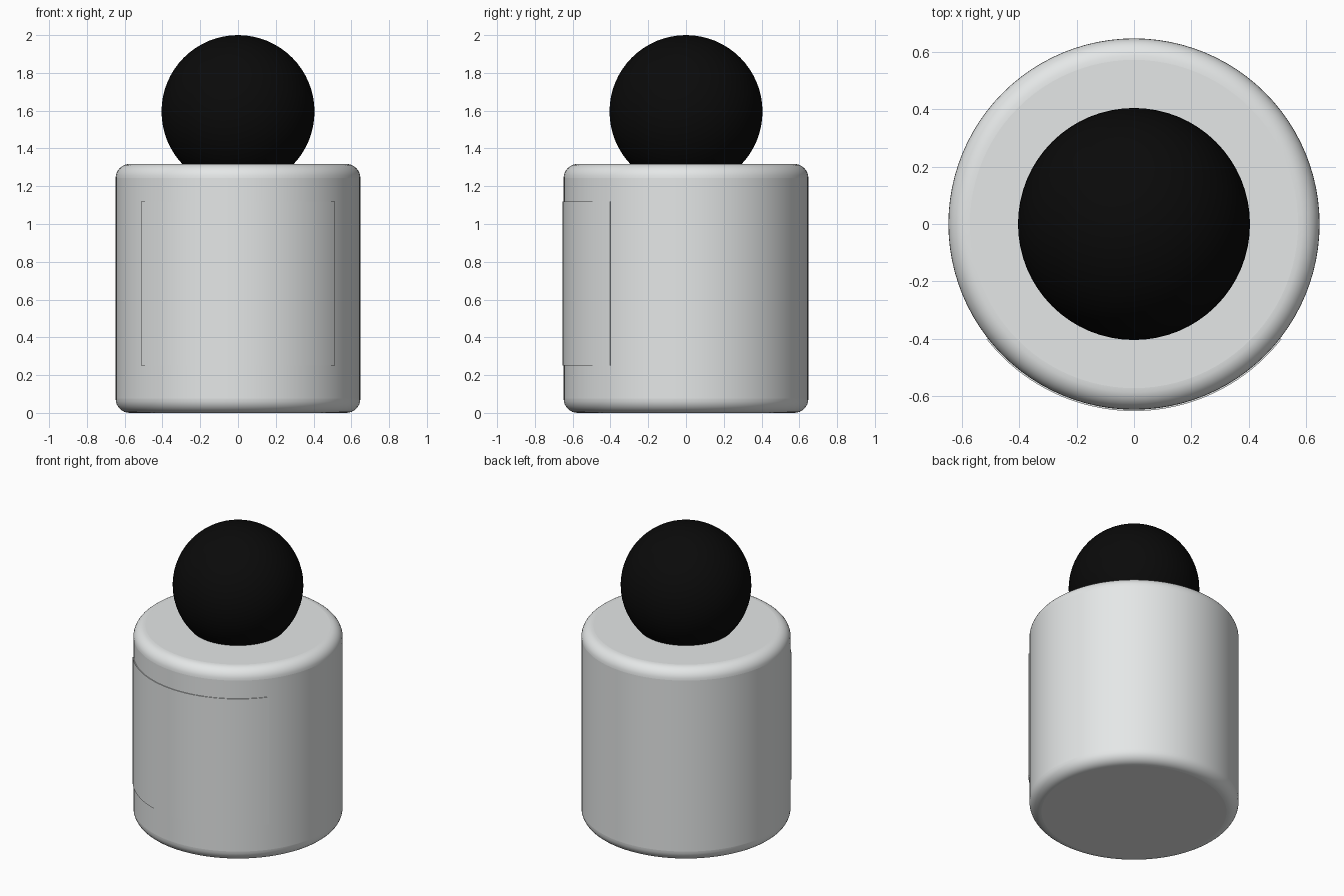
import bpy, math

if "Cube" in bpy.data.objects:
    bpy.data.objects.remove(bpy.data.objects["Cube"])

def material(name, rgb):
    m = bpy.data.materials.new(name)
    m.diffuse_color = (*rgb, 1)
    m.use_nodes = True
    m.node_tree.nodes["Principled BSDF"].inputs["Base Color"].default_value = m.diffuse_color
    return m

white = material("off_white", (0.78, 0.8, 0.8))
black = material("black", (0.003, 0.003, 0.003))

def finish(name, mat, angle=40):
    ob = bpy.context.object
    ob.name = name
    ob.data.materials.append(mat)
    bpy.ops.object.shade_smooth_by_angle(angle=math.radians(angle))
    return ob

# Body: cylinder with rounded rims
R, H = 0.648, 1.318
bpy.ops.mesh.primitive_cylinder_add(vertices=96, radius=R, depth=H, location=(0, 0, H / 2))
body = finish("body", white)
bev = body.modifiers.new("rounded_rims", 'BEVEL')
bev.width, bev.segments = 0.075, 8
bev.limit_method, bev.angle_limit = 'ANGLE', math.radians(40)

# Ball on top
bpy.ops.mesh.primitive_uv_sphere_add(segments=64, ring_count=32, radius=0.405, location=(0, 0, 1.595))
finish("ball", black)

# Thin curved plate wrapped around the front
N, half, r0, r1, z0, z1 = 40, math.radians(52), R - 0.01, R + 0.005, 0.25, 1.12
verts, faces = [], []
for i in range(N + 1):
    a = -math.pi / 2 - half + 2 * half * i / N
    for r, z in ((r0, z0), (r1, z0), (r1, z1), (r0, z1)):
        verts.append((r * math.cos(a), r * math.sin(a), z))
for i in range(N):
    for k in range(4):
        a, b = 4 * i + k, 4 * i + (k + 1) % 4
        faces.append((a, a + 4, b + 4, b))
faces += [(0, 1, 2, 3), tuple(4 * N + k for k in (3, 2, 1, 0))]
mesh = bpy.data.meshes.new("front_plate")
mesh.from_pydata(verts, [], faces)
plate = bpy.data.objects.new("front_plate", mesh)
bpy.context.collection.objects.link(plate)
bpy.ops.object.select_all(action='DESELECT')
plate.select_set(True)
bpy.context.view_layer.objects.active = plate
bpy.ops.object.mode_set(mode='EDIT')
bpy.ops.mesh.select_all(action='SELECT')
bpy.ops.mesh.normals_make_consistent(inside=False)
bpy.ops.object.mode_set(mode='OBJECT')
finish("front_plate", white)
